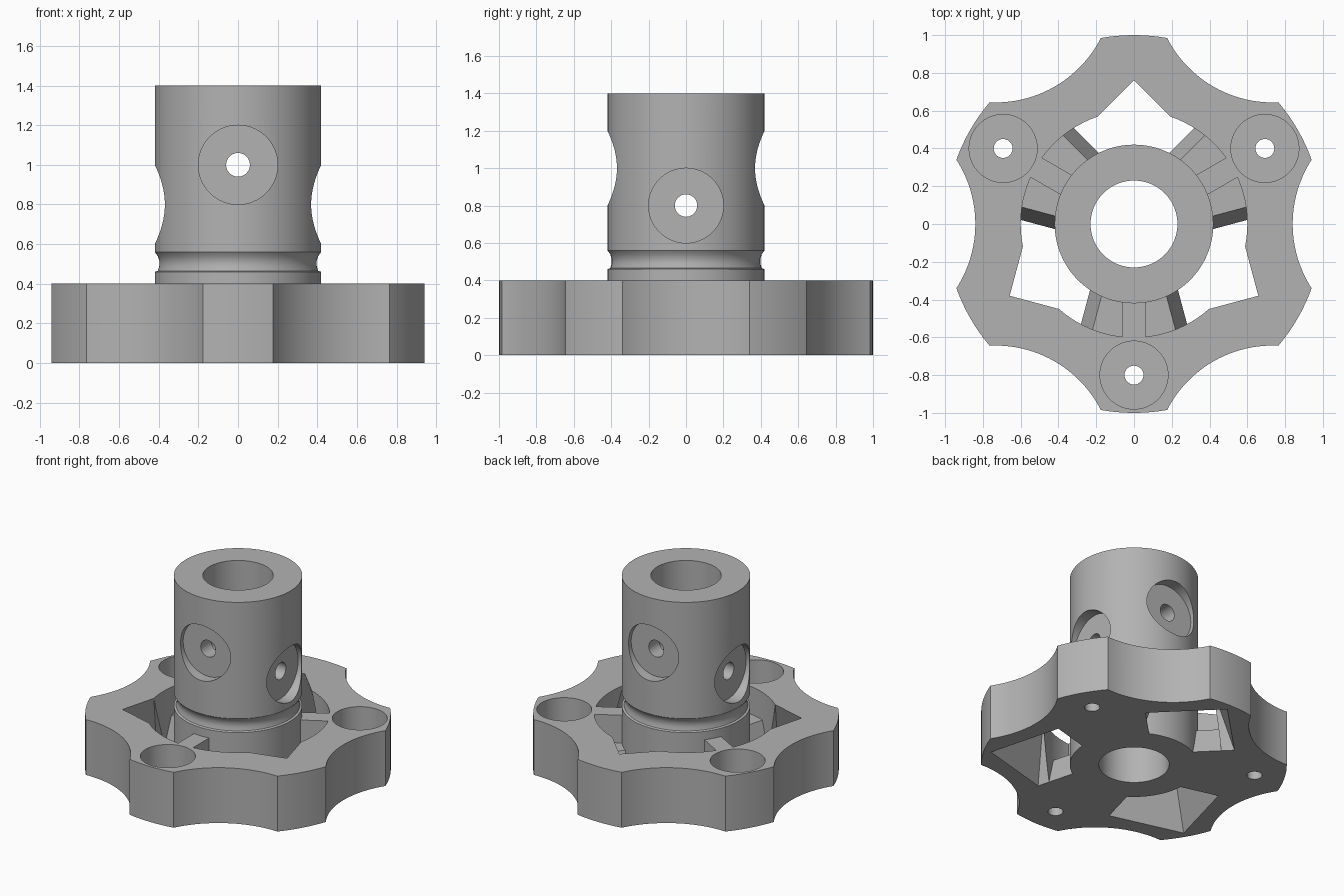
import bpy
import bmesh
from math import cos, sin, pi, radians
from mathutils import Matrix

cube = bpy.data.objects.get("Cube")
if cube:
    bpy.data.objects.remove(cube, do_unlink=True)

GREY = (0.45, 0.45, 0.45, 1)
metal = bpy.data.materials.new("plain grey")
metal.use_nodes = True
metal.diffuse_color = GREY
metal.node_tree.nodes["Principled BSDF"].inputs["Base Color"].default_value = GREY


def turn(angle):
    return Matrix.Rotation(radians(angle), 4, 'Z')


def add_object(name, bm):
    bmesh.ops.recalc_face_normals(bm, faces=bm.faces)
    mesh = bpy.data.meshes.new(name)
    bm.to_mesh(mesh)
    bm.free()
    mesh.materials.append(metal)
    ob = bpy.data.objects.new(name, mesh)
    bpy.context.collection.objects.link(ob)
    return ob


def frustum(name, r_low, r_high, z_low, z_high, sides=96, place=Matrix()):
    """Upright cylinder, cone or pyramid between two heights."""
    bm = bmesh.new()
    lift = Matrix.Translation((0, 0, (z_low + z_high) / 2))
    bmesh.ops.create_cone(bm, cap_ends=True, segments=sides, radius1=r_low,
                          radius2=r_high, depth=z_high - z_low, matrix=place @ lift)
    return add_object(name, bm)


def lathe(name, profile, sides=96):
    """Closed (radius, height) profile revolved around z."""
    bm = bmesh.new()
    rings = [[bm.verts.new((r * cos(2 * pi * i / sides), r * sin(2 * pi * i / sides), z))
              for i in range(sides)] for r, z in profile]
    for k, ring in enumerate(rings):
        above = rings[(k + 1) % len(rings)]
        for i in range(sides):
            j = (i + 1) % sides
            bm.faces.new((ring[i], ring[j], above[j], above[i]))
    return add_object(name, bm)


def cut(target, cutter):
    cutter.hide_render = True
    mod = target.modifiers.new("cut", 'BOOLEAN')
    mod.operation = 'DIFFERENCE'
    mod.solver = 'EXACT'
    mod.object = cutter
    bpy.context.view_layer.objects.active = target
    bpy.ops.object.modifier_apply(modifier=mod.name)
    bpy.data.objects.remove(cutter, do_unlink=True)


def at(angle, radius):
    return turn(angle) @ Matrix.Translation((radius, 0, 0))


RIM_Z, FLOOR_Z, RECESS_R, HUB_R = 0.4, 0.2, 0.6, 0.42
SCREW_ANGLES = (30, 150, 270)
WINDOW_ANGLES = (90, 210, 330)
WINDOW_C, WINDOW_H, SLOPE = 0.57, 0.38, 0.475

# Scalloped outer ring
ring = frustum("scalloped_ring", 1, 1, 0, RIM_Z, 144)
cut(ring, frustum("recess_cutter", RECESS_R, RECESS_R, -0.1, 0.5))
for k in range(6):
    cut(ring, frustum("scallop_cutter", 0.628, 0.628, -0.1, 0.5, 128, at(60 * k, 1.468)))

# Counterbored screw holes
for a in SCREW_ANGLES:
    cut(ring, frustum("screw_cutter", 0.05, 0.05, -0.1, 0.5, 32, at(a, 0.8)))
    cut(ring, frustum("counterbore_cutter", 0.18, 0.18, 0.2, 0.5, 64, at(a, 0.8)))

# Recess floor around the hub
floor = frustum("recess_floor", RECESS_R, RECESS_R, 0, FLOOR_Z)
cut(floor, frustum("hub_cutter", 0.41, 0.41, -0.1, 0.5))

# Pyramid windows: narrowing upward in the ring, widening upward in the floor
for a in WINDOW_ANGLES:
    for part, s in ((ring, -SLOPE), (floor, SLOPE)):
        cut(part, frustum("window_cutter", WINDOW_H - 0.1 * s, WINDOW_H + 0.5 * s,
                          -0.1, 0.5, 4, at(a, WINDOW_C)))

# Ribs joining the hub to the ring
ribs = []
for n, a in enumerate(SCREW_ANGLES):
    bm = bmesh.new()
    size = Matrix.Diagonal((0.2, 0.12, RIM_Z - 0.1, 1))
    bmesh.ops.create_cube(bm, size=1, matrix=at(a, 0.5)
                          @ Matrix.Translation((0, 0, 0.05 + RIM_Z / 2)) @ size)
    ribs.append(add_object("rib_%d" % (n + 1), bm))

# Hollow hub with a shallow rounded groove
hub = lathe("hub", [(0.23, 0), (HUB_R, 0), (HUB_R, 0.46), (0.405, 0.465), (0.397, 0.49),
                    (0.397, 0.515), (0.405, 0.54), (HUB_R, 0.56), (HUB_R, 1.4), (0.23, 1.4)])

# Round side pockets with set-screw holes
for a, z in ((0, 0.8), (90, 1.0), (180, 0.8), (270, 1.0)):
    outward = turn(a) @ Matrix.Translation((0, 0, z)) @ Matrix.Rotation(pi / 2, 4, 'Y')
    cut(hub, frustum("pocket_cutter", 0.2, 0.2, 0.34, 0.6, 64, outward))
    cut(hub, frustum("set_screw_cutter", 0.06, 0.06, 0.1, 0.6, 32, outward))

# Smooth round walls, crisp edges
bpy.ops.object.select_all(action='DESELECT')
for ob in [ring, floor, hub] + ribs:
    ob.select_set(True)
bpy.context.view_layer.objects.active = hub
bpy.ops.object.shade_smooth_by_angle(angle=radians(25))
